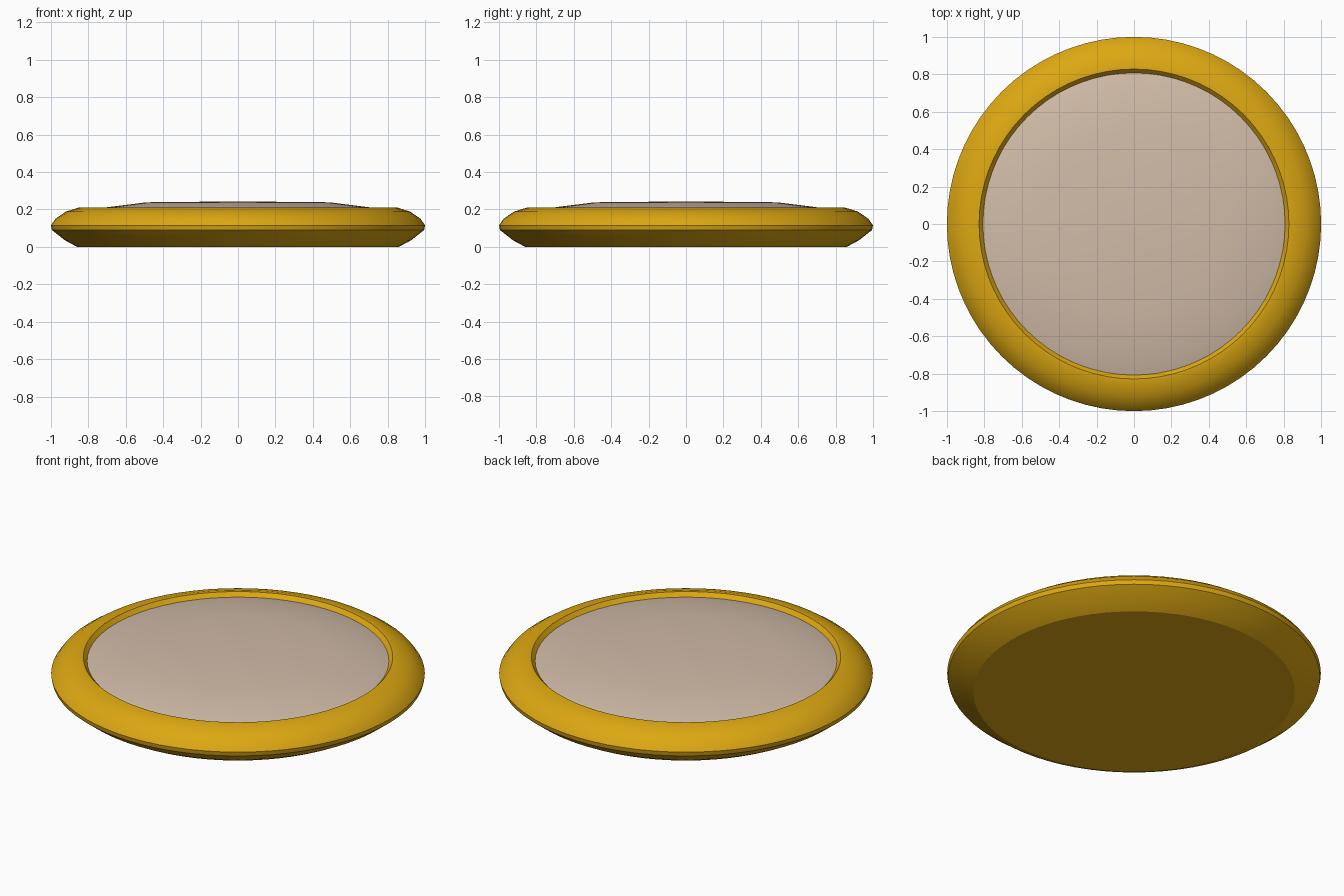
import bpy, bmesh, math

if "Cube" in bpy.data.objects:
    bpy.data.objects.remove(bpy.data.objects["Cube"])

SEGMENTS = 72


def material(name, rgb):
    m = bpy.data.materials.new(name)
    m.diffuse_color = (*rgb, 1.0)
    m.use_nodes = True
    m.node_tree.nodes["Principled BSDF"].inputs["Base Color"].default_value = m.diffuse_color
    return m


def lathe(name, profile, mat, angle):
    """Spin an (r, z) profile about z; points with r = 0 become poles."""
    bm = bmesh.new()
    rings = []
    for r, z in profile:
        if r == 0:
            rings.append([bm.verts.new((0, 0, z))] * SEGMENTS)
        else:
            rings.append([bm.verts.new((r * math.cos(2 * math.pi * i / SEGMENTS),
                                        r * math.sin(2 * math.pi * i / SEGMENTS), z))
                          for i in range(SEGMENTS)])
    for low, high in zip(rings, rings[1:]):
        for i in range(SEGMENTS):
            j = (i + 1) % SEGMENTS
            bm.faces.new(list(dict.fromkeys((low[i], low[j], high[j], high[i]))))
    mesh = bpy.data.meshes.new(name)
    bm.to_mesh(mesh)
    bm.free()
    mesh.materials.append(mat)
    obj = bpy.data.objects.new(name, mesh)
    bpy.context.collection.objects.link(obj)
    bpy.ops.object.select_all(action='DESELECT')
    obj.select_set(True)
    bpy.context.view_layer.objects.active = obj
    bpy.ops.object.shade_smooth_by_angle(angle=math.radians(angle))
    return obj


gold = material("gold", (0.72, 0.39, 0.006))
beige = material("beige", (0.64, 0.50, 0.39))

# Rounded rim with flat underside and a sloping inner lip
lathe("rim_and_base", [(0, 0), (0.86, 0), (0.925, 0.035), (0.995, 0.09),
                       (1.0, 0.115), (0.975, 0.15), (0.92, 0.188),
                       (0.85, 0.21), (0.828, 0.211), (0.805, 0.185)], gold, 25)

# Shallow domed panel inside the rim
lathe("domed_panel", [(0.81, 0.187), (0.735, 0.207), (0.49, 0.238), (0, 0.243)],
      beige, 25)
